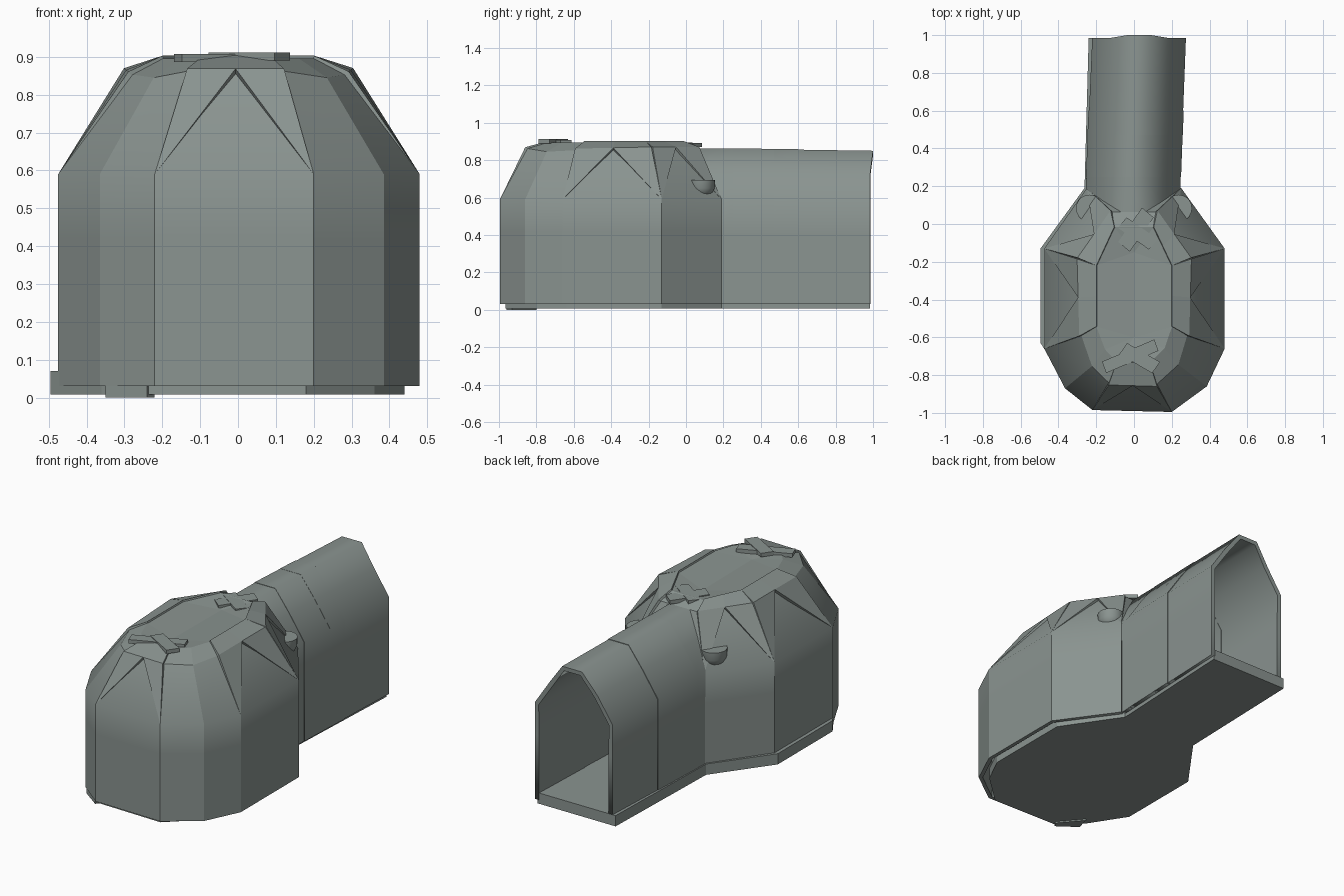
import bpy, bmesh, math
from mathutils import Vector

if "Cube" in bpy.data.objects:
    bpy.data.objects.remove(bpy.data.objects["Cube"])

stone = bpy.data.materials.new("grey_green_stone")
stone.diffuse_color = (0.255, 0.295, 0.28, 1)
stone.use_nodes = True
stone.node_tree.nodes["Principled BSDF"].inputs["Base Color"].default_value = stone.diffuse_color


def add(name, verts, faces, thick=0.0, sharp=None):
    """Mesh object; if a sharp(a, b) rule is given, shade smooth except rims and edges it picks."""
    me = bpy.data.meshes.new(name)
    me.from_pydata([tuple(v) for v in verts], [], faces)
    me.materials.append(stone)
    if sharp:
        uses = {}
        for p in me.polygons:
            p.use_smooth = True
            for k in p.edge_keys:
                uses[k] = uses.get(k, 0) + 1
        for e in me.edges:
            a, b = (me.vertices[i].co for i in e.vertices)
            e.use_edge_sharp = uses.get(e.key, 0) < 2 or sharp(a, b)
    ob = bpy.data.objects.new(name, me)
    bpy.context.collection.objects.link(ob)
    if thick:
        mod = ob.modifiers.new("thickness", 'SOLIDIFY')
        mod.thickness = thick
        mod.offset = -1
    return ob


def prism(name, outline, z0, z1):
    n = len(outline)
    verts = [(x, y, z) for z in (z0, z1) for x, y in outline]
    faces = [(i, (i + 1) % n, n + (i + 1) % n, n + i) for i in range(n)]
    faces += [tuple(reversed(range(n))), tuple(range(n, 2 * n))]
    return add(name, verts, faces)


# Chamber: ten-sided walls, sloping vault and shallow dished crown
foot = [(-.22, -.985), (.20, -.995), (.385, -.86), (.48, -.66), (.48, -.13),
        (.25, .19), (-.25, .19), (-.475, -.13), (-.475, -.66), (-.365, -.87)]
CY = -.38


def ring(sx, sf, sb, z):
    return [Vector((x * sx, CY + (y - CY) * (sb if y > CY else sf), z)) for x, y in foot]


shoulder = ring(.61, .76, .78, .862)
for i in (2, 9):                     # front corners are a little lower
    shoulder[i].z = .845
for i in (3, 8):
    shoulder[i].x *= .96
    shoulder[i].z = .853
for i in (5, 6):                     # back corners lean in further
    shoulder[i].x *= .75
crown = ring(.42, .58, .64, .895)
rings = [ring(1, 1, 1, .03), ring(1, 1, 1, .42), ring(1, 1, 1, .59), shoulder, crown]
n = len(foot)
verts = [v for r in rings for v in r] + [Vector((0, -.60, .878)), Vector((0, -.15, .874))]
faces = []
for k in range(4):
    for i in range(n):
        if k < 2 and i == 5:         # doorway into the passage
            continue
        j = (i + 1) % n
        faces.append((k * n + i, k * n + j, (k + 1) * n + j, (k + 1) * n + i))
A, B, c4 = 5 * n, 5 * n + 1, 4 * n
for i in range(n):
    j = (i + 1) % n
    if i == 3:
        faces.append((c4 + i, c4 + j, B, A))
    elif i == 7:
        faces.append((c4 + i, c4 + j, A, B))
    else:
        faces.append((c4 + i, c4 + j, B if i in (4, 5, 6) else A))
add("chamber_walls", verts, faces, .022,
    lambda a, b: abs(a.z - b.z) > .02 or min(a.z, b.z) > .84)

# Raised vault wedges forming a pointed arch over each wide wall
for i in (0, 3, 4, 6, 7):
    j = (i + 1) % n
    p0, p1, q0, q1 = rings[2][i], rings[2][j], shoulder[i], shoulder[j]
    t0, t1 = crown[i], crown[j]
    up = (p1 - p0).cross(q0 - p0).normalized() * .014
    lift = Vector((0, 0, .008))
    mid, top = (q0 + q1) / 2, (t0 + t1) / 2 + lift
    add("vault_wedge", [p0, mid + up, q0 + up, top, t0 + lift, p1, q1 + up, t1 + lift],
        [(0, 1, 2), (2, 1, 3, 4), (5, 6, 1), (1, 6, 7, 3)], .02)

# Loose capping slabs on the crown: x, y, half length, half width, angle, base height
caps = [(.01, -.03, .11, .05, 50, .870), (.02, -.05, .10, .045, -40, .872),
        (-.02, -.70, .15, .04, 20, .886), (.03, -.71, .10, .045, -35, .890)]
for x, y, a, b, ang, z in caps:
    c, s = math.cos(math.radians(ang)), math.sin(math.radians(ang))
    prism("crown_slab", [(x + u * c - v * s, y + u * s + v * c)
                         for u, v in ((-a, -b), (a, -b * .6), (a, b), (-a, b * .6))], z, z + .022)

# Passage: arched section, drifting slightly to the right along its length
section = [(.25, .03), (.25, .40), (.25, .60), (.155, .742), (.065, .862),
           (-.065, .862), (-.155, .742), (-.25, .60), (-.25, .40), (-.25, .03)]


def station(y, grow=0.0, first=False):
    t = (y - .19) / .81
    out = []
    for x, z in section:
        yy = y
        if first:
            yy -= max(0, z - .59) * .5
        elif y > .99:                # mouth: walls stop just short of the roof
            yy = 1.0 if z > .8 else .985
        shift = (.03 if x > 0 else .034) * t
        out.append((x * (1 + grow) + shift - .005, yy,
                    z - (.012 * t - grow * .25 if z > .5 else 0)))
    return out


# overlapping passage lengths, some a little prouder than the next
spans = [(.19, .26, .0), (.25, .48, .008), (.47, .60, .012), (.59, 1.0, .0)]
m = len(section)
for a, b, g in spans:
    v = station(a, g, a == .19) + station(b, g)
    f = [(i, m + i, m + i + 1, i + 1) for i in range(m - 1)]
    add("passage_length", v, f, .026, lambda a, b: False)

# Floor slab, a little offset to the left of the walls
floor = [(-.24, -.955), (.18, -.965), (.36, -.80), (.44, -.64), (.44, -.13), (.222, .19),
         (.258, .985), (-.24, .985), (-.262, .19), (-.495, -.13), (-.495, -.63), (-.36, -.84)]
prism("floor_slab", floor, .008, .07)
prism("front_footing", [(-.35, -.88), (-.24, -.96), (-.22, -.93), (-.33, -.80)], 0, .065)

# Solid bowl brackets on the two slanted back walls
prof = [(0, .603), (.035, .605), (.058, .622), (.070, .65), (.072, .695), (0, .695)]
S = 20
for side in (-1, 1):
    v = [(side * .235 + r * math.cos(2 * math.pi * i / S),
          .083 + r * math.sin(2 * math.pi * i / S), z) for r, z in prof for i in range(S)]
    f = [(k * S + i, k * S + (i + 1) % S, (k + 1) * S + (i + 1) % S, (k + 1) * S + i)
         for k in range(len(prof) - 1) for i in range(S)]
    bowl = add("bowl_bracket", v, f)
    bm = bmesh.new()
    bm.from_mesh(bowl.data)
    bmesh.ops.remove_doubles(bm, verts=bm.verts, dist=1e-5)
    bmesh.ops.recalc_face_normals(bm, faces=bm.faces)
    bm.to_mesh(bowl.data)
    bm.free()
    bpy.ops.object.select_all(action='DESELECT')
    bowl.select_set(True)
    bpy.context.view_layer.objects.active = bowl
    bpy.ops.object.shade_smooth_by_angle(angle=math.radians(35))
